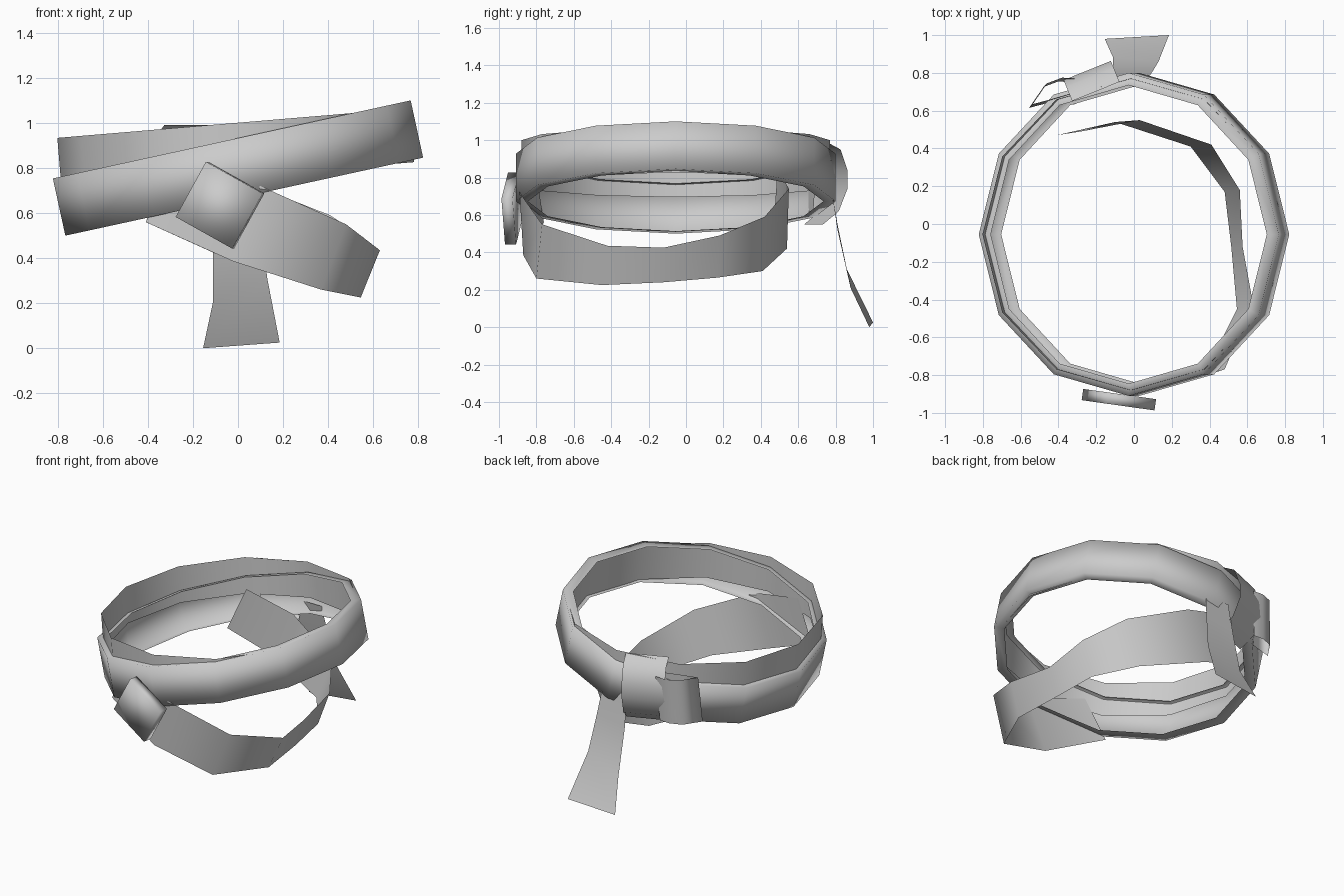
import bpy, bmesh, math
from mathutils import Vector, Matrix

old = bpy.data.objects.get("Cube")
if old:
    bpy.data.objects.remove(old, do_unlink=True)

grey = bpy.data.materials.new("light grey")
grey.use_nodes = True
GREY = (0.6, 0.6, 0.6, 1)
grey.diffuse_color = GREY
grey.node_tree.nodes["Principled BSDF"].inputs["Base Color"].default_value = GREY


def finish(name, bm):
    mesh = bpy.data.meshes.new(name)
    bm.to_mesh(mesh)
    bm.free()
    mesh.materials.append(grey)
    for p in mesh.polygons:
        p.use_smooth = True
    obj = bpy.data.objects.new(name, mesh)
    bpy.context.collection.objects.link(obj)
    return obj


def loft(name, rows, closed=False):
    """Skin a sheet through rows of points."""
    bm = bmesh.new()
    grid = [[bm.verts.new(p) for p in row] for row in rows]
    following = grid[1:] + (grid[:1] if closed else [])
    for a, b in zip(grid, following):
        for i in range(len(a) - 1):
            bm.faces.new((a[i], b[i], b[i + 1], a[i + 1]))
    return finish(name, bm)


def hoop(name, profile, rx, ry, centre, tilt, sides=12):
    """Sweep a profile of (inset, height) around a tilted ellipse."""
    place = Matrix.Translation(centre) @ Matrix.Rotation(-math.radians(tilt), 4, 'Y')
    rows = []
    for k in range(sides):
        a = math.tau * k / sides
        rows.append([place @ Vector(((rx - d) * math.cos(a), (ry - d) * math.sin(a), h))
                     for d, h in profile])
    return loft(name, rows, closed=True)


# Main belt: a band with rims folded inwards
hoop("main_belt", [(0.065, -0.13), (0, -0.13), (0, 0.13), (0.065, 0.13)],
     0.813, 0.855, (0, -0.055, 0.80), 12.3)

# Second belt: a plain band inside, sitting flatter
hoop("inner_belt", [(0, -0.12), (0, 0.12)],
     0.785, 0.825, (-0.01, -0.055, 0.88), 4.8)

# Loose strap: hangs under the front, curls round the side to the back
loft("hanging_strap", [
    [(-0.41, -0.76, 0.56), (-0.28, -0.80, 0.82)],
    [(-0.02, -0.87, 0.385), (0.10, -0.89, 0.72)],
    [(0.37, -0.80, 0.26), (0.48, -0.77, 0.55)],
    [(0.545, -0.45, 0.225), (0.63, -0.42, 0.435)],
    [(0.515, -0.12, 0.24), (0.575, -0.12, 0.425)],
    [(0.48, 0.17, 0.265), (0.56, 0.18, 0.49)],
    [(0.30, 0.41, 0.30), (0.41, 0.42, 0.59)],
    [(-0.10, 0.54, 0.42), (0.03, 0.55, 0.74)],
    [(-0.41, 0.47, 0.56), (-0.28, 0.49, 0.85)],
])

# Buckle: a softly shaded square plate turned on the front
bm = bmesh.new()
bmesh.ops.create_cube(bm, size=1)
turn = Matrix.Rotation(math.radians(-8), 4, 'Z') @ Matrix.Rotation(math.radians(29), 4, 'Y')
bm.transform(Matrix.Translation((-0.08, -0.93, 0.635)) @ turn
             @ Matrix.Diagonal((0.29, 0.06, 0.28, 1)))
finish("buckle", bm)

# Knot: a sheet wrapped over the belt at the back
along = Vector((math.cos(math.radians(22)), math.sin(math.radians(22)), 0))
out = Vector((-along.y, along.x, 0))
base = Vector((-0.21, 0.72, 0))
profile = [(-0.04, 0.55), (0.05, 0.62), (0.10, 0.74), (0.10, 0.84), (0.06, 0.95), (-0.02, 0.99)]
loft("knot_wrap", [[base + along * t + out * n + Vector((0, 0, z)) for n, z in profile]
                   for t in (0.135, -0.135)])

# Bow loop: a short ribbon folded back beside the knot
path = [(-0.33, 0.76), (-0.40, 0.765), (-0.48, 0.735), (-0.555, 0.625), (-0.46, 0.65), (-0.32, 0.69)]
loft("bow_loop", [[(x, y - 0.01, 0.60), (x + 0.01, y, 0.76), (x + 0.02, y + 0.01, 0.90)]
                  for x, y in path])

# Tail: the free end hanging down and away at the back
loft("hanging_tail", [
    [(0.08, 0.78, 0.72), (-0.10, 0.78, 0.72)],
    [(0.10, 0.81, 0.55), (-0.11, 0.81, 0.52)],
    [(0.13, 0.86, 0.31), (-0.11, 0.88, 0.21)],
    [(0.185, 1.0, 0.025), (-0.155, 0.98, 0.0)],
])
